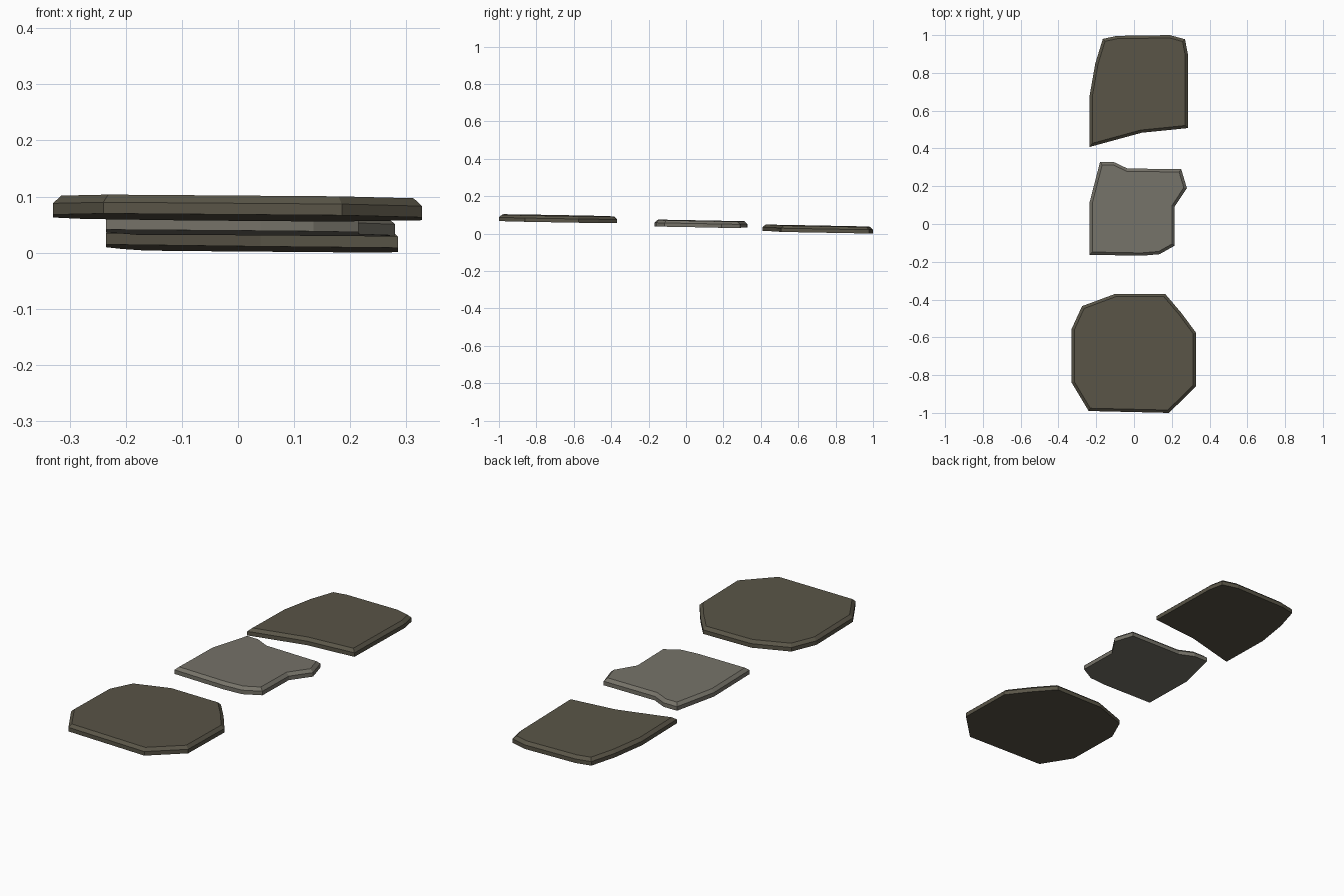
import bpy, bmesh
from mathutils import Vector

if "Cube" in bpy.data.objects:
    bpy.data.objects.remove(bpy.data.objects["Cube"])

SIDE, BEVEL, INSET = 0.020, 0.014, 0.015
SLOPE_X, SLOPE_Y = -0.008, -0.018   # the whole path leans gently back


def material(name, rgb):
    m = bpy.data.materials.new(name)
    m.diffuse_color = (*rgb, 1)
    m.use_nodes = True
    m.node_tree.nodes["Principled BSDF"].inputs["Base Color"].default_value = m.diffuse_color
    return m


def slab(name, outline, base, mat):
    """Flat slab on a leaning plane with a chamfered upper rim."""
    bm = bmesh.new()
    face = bm.faces.new([bm.verts.new((x, y, base + SLOPE_X * x + SLOPE_Y * y))
                         for x, y in outline])
    face.normal_update()
    if face.normal.z > 0:
        face.normal_flip()
    # vertical sides
    ext = bmesh.ops.extrude_face_region(bm, geom=[face], use_keep_orig=True)
    top = [g for g in ext["geom"] if isinstance(g, bmesh.types.BMFace)][0]
    bmesh.ops.translate(bm, verts=top.verts[:], vec=Vector((0, 0, SIDE)))
    bmesh.ops.recalc_face_normals(bm, faces=bm.faces[:])
    # chamfered rim
    bmesh.ops.inset_region(bm, faces=[top], thickness=INSET, use_even_offset=True)
    bmesh.ops.translate(bm, verts=top.verts[:], vec=Vector((0, 0, BEVEL)))
    bmesh.ops.recalc_face_normals(bm, faces=bm.faces[:])
    me = bpy.data.meshes.new(name)
    bm.to_mesh(me)
    bm.free()
    me.materials.append(mat)
    ob = bpy.data.objects.new(name, me)
    bpy.context.collection.objects.link(ob)
    return ob


brown = material("brown_stone", (0.10, 0.09, 0.063))
grey = material("grey_stone", (0.18, 0.17, 0.14))

# Front stepping stone: rough octagon
slab("front_stone", [
    (-0.10, -0.37), (0.165, -0.37), (0.25, -0.47), (0.328, -0.575),
    (0.328, -0.86), (0.185, -1.0), (-0.24, -0.99), (-0.33, -0.84),
    (-0.33, -0.555), (-0.275, -0.435)], 0.050, brown)

# Middle stepping stone: broken notched piece
slab("middle_stone", [
    (-0.18, 0.328), (-0.105, 0.327), (-0.035, 0.294), (0.25, 0.29),
    (0.28, 0.19), (0.215, 0.092), (0.215, -0.115), (0.135, -0.16),
    (0.04, -0.168), (-0.235, -0.163), (-0.235, 0.115)], 0.0362, grey)

# Back stepping stone: slanted front edge
slab("back_stone", [
    (-0.165, 0.98), (-0.09, 0.996), (0.19, 1.0), (0.27, 0.978),
    (0.285, 0.90), (0.285, 0.508), (0.19, 0.498), (0.04, 0.483),
    (-0.235, 0.408), (-0.235, 0.68), (-0.205, 0.85)], 0.020, brown)
